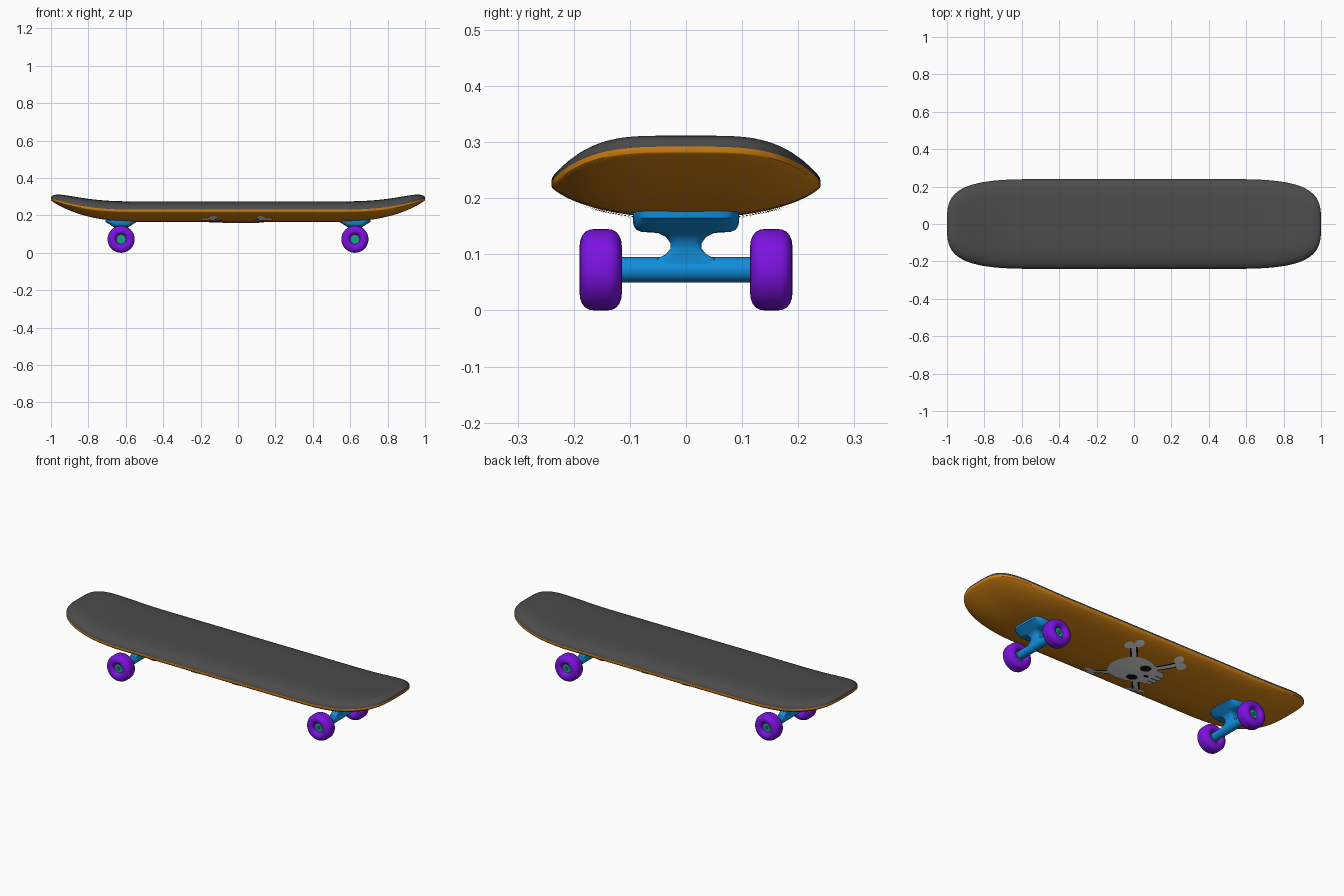
import bpy, bmesh, math

if "Cube" in bpy.data.objects:
    bpy.data.objects.remove(bpy.data.objects["Cube"])

def material(name, rgb):
    m = bpy.data.materials.new(name)
    m.diffuse_color = (*rgb, 1)
    m.use_nodes = True
    m.node_tree.nodes["Principled BSDF"].inputs["Base Color"].default_value = m.diffuse_color
    return m

GRIP = material("grip_grey", (0.07, 0.07, 0.07))
ORANGE = material("deck_orange", (0.68, 0.23, 0.006))
BLUE = material("truck_blue", (0.006, 0.27, 0.72))
PURPLE = material("wheel_purple", (0.2, 0.006, 0.75))
GREEN = material("hub_green", (0.01, 0.38, 0.2))
WHITE = material("paint_white", (0.85, 0.85, 0.85))
BLACK = material("paint_black", (0.006, 0.006, 0.006))

def finish(name, bm, mats, angle=40):
    bmesh.ops.remove_doubles(bm, verts=bm.verts, dist=1e-5)
    me = bpy.data.meshes.new(name)
    bm.to_mesh(me)
    bm.free()
    ob = bpy.data.objects.new(name, me)
    bpy.context.collection.objects.link(ob)
    for m in mats:
        me.materials.append(m)
    bpy.ops.object.select_all(action='DESELECT')
    ob.select_set(True)
    bpy.context.view_layer.objects.active = ob
    bpy.ops.object.shade_smooth_by_angle(angle=math.radians(angle))
    return ob

def loft(name, rings, mat, caps=True, loop=False, angle=40):
    """Skin a list of closed rings."""
    bm = bmesh.new()
    vs = [[bm.verts.new(p) for p in r] for r in rings]
    n = len(rings[0])
    for i in range(len(vs) - (0 if loop else 1)):
        a, b = vs[i], vs[(i + 1) % len(vs)]
        for k in range(n):
            bm.faces.new((a[k], a[(k + 1) % n], b[(k + 1) % n], b[k]))
    if caps and not loop:
        bm.faces.new(vs[0])
        bm.faces.new(vs[-1])
    bmesh.ops.recalc_face_normals(bm, faces=bm.faces)
    return finish(name, bm, [mat], angle)

# Deck shape: superellipse outline, kicked ends, domed top and bellied bottom
N, STRAIGHT, END, HALF = 3.5, 0.45, 0.55, 0.24

def rim_z(x):
    return 0.226 + 0.061 * max(0, (abs(x) - 0.55) / 0.45) ** 2.5

def end_t(x):
    return min(1, max(0, abs(x) - STRAIGHT) / END)

def bottom_z(x, y):
    g = min(1, (end_t(x) ** N + abs(y / HALF) ** N) ** (1 / N))
    return rim_z(x) - 0.005 - 0.056 * (1 - g ** 2.4) ** 0.75

def top_z(x, v):
    return rim_z(x) + 0.005 + 0.044 * (1 - end_t(x) ** 10) ** 0.5 * (1 - abs(v) ** 5) ** 0.6

stations = [(STRAIGHT * i / 8, 1.0) for i in range(8)]
for i in range(33):
    a = math.pi / 2 * i / 32
    q = max(0, math.cos(a)) ** (2 / N) if i < 32 else 0
    stations.append((STRAIGHT + END * math.sin(a) ** (2 / N), q))
stations = [(-x, q) for x, q in reversed(stations[1:])] + stations
vs_list = [math.sin(math.pi / 2 * (j / 14 - 1)) for j in range(29)]

bm = bmesh.new()
top, bot = [], []
for x, q in stations:
    top.append([bm.verts.new((x, v * q * HALF, top_z(x, v))) for v in vs_list])
    bot.append([bm.verts.new((x, v * q * HALF, bottom_z(x, v * q * HALF))) for v in vs_list])
last = len(vs_list) - 1
for i in range(len(stations) - 1):
    for j in range(last):
        bm.faces.new((top[i][j], top[i + 1][j], top[i + 1][j + 1], top[i][j + 1]))
        f = bm.faces.new((bot[i][j], bot[i][j + 1], bot[i + 1][j + 1], bot[i + 1][j]))
        f.material_index = 1
    for f in (bm.faces.new((bot[i][0], bot[i + 1][0], top[i + 1][0], top[i][0])),
              bm.faces.new((top[i][last], top[i + 1][last], bot[i + 1][last], bot[i][last]))):
        f.material_index = 1
finish("deck", bm, [GRIP, ORANGE], 35)

# Painted skull and bones: thin skins that follow the belly of the deck
def plate(name, outline, mat, offset, rings=6):
    cx = sum(p[0] for p in outline) / len(outline)
    cy = sum(p[1] for p in outline) / len(outline)
    bm = bmesh.new()
    def vert(p, s):
        x, y = cx + (p[0] - cx) * s, cy + (p[1] - cy) * s
        return bm.verts.new((x, y, bottom_z(x, y) - offset))
    mid = vert((cx, cy), 0)
    rows = [[vert(p, r / rings) for p in outline] for r in range(1, rings + 1)]
    n = len(outline)
    for k in range(n):
        m = (k + 1) % n
        bm.faces.new((mid, rows[0][m], rows[0][k]))
        for a, b in zip(rows, rows[1:]):
            bm.faces.new((a[k], a[m], b[m], b[k]))
    bmesh.ops.recalc_face_normals(bm, faces=bm.faces)
    if sum(f.normal.z for f in bm.faces) > 0:
        bmesh.ops.reverse_faces(bm, faces=bm.faces)
    finish(name, bm, [mat])

def oval(x, y, rx, ry, n=20):
    return [(x + rx * math.cos(2 * math.pi * k / n), y + ry * math.sin(2 * math.pi * k / n)) for k in range(n)]

def strip(p, q, w, n=12):
    dx, dy = q[0] - p[0], q[1] - p[1]
    d = math.hypot(dx, dy)
    ox, oy = -dy / d * w, dx / d * w
    side = [(p[0] + dx * i / n, p[1] + dy * i / n) for i in range(n + 1)]
    return [(x + ox, y + oy) for x, y in side] + [(x - ox, y - oy) for x, y in reversed(side)]

for s in (-1, 1):
    a, b = (-0.15, -0.165 * s), (0.14, 0.165 * s)
    plate("bone_outline", strip(a, b, 0.019), BLACK, 0.002)
    plate("bone_shaft", strip(a, b, 0.011), WHITE, 0.003)
    for px, py in (a, b):
        sx, sy = math.copysign(1, px), math.copysign(1, py)
        plate("bone_knob", oval(px + 0.022 * sx, py - 0.008 * sy, 0.026, 0.024), WHITE, 0.0035, 3)
        plate("bone_knob", oval(px - 0.018 * sx, py + 0.022 * sy, 0.026, 0.024), WHITE, 0.0035, 3)

half = [(0.14, 0), (0.133, 0.04), (0.11, 0.08), (0.07, 0.108), (0.02, 0.117), (-0.03, 0.11),
        (-0.07, 0.09), (-0.09, 0.07), (-0.13, 0.066), (-0.15, 0.05), (-0.155, 0.02)]
plate("skull", half + [(x, -y) for x, y in reversed(half[1:])], WHITE, 0.0045)
for s in (-1, 1):
    plate("skull_eye", oval(-0.03, 0.053 * s, 0.03, 0.027), BLACK, 0.006, 3)
plate("skull_nose", oval(-0.078, 0, 0.015, 0.011, 12), BLACK, 0.006, 2)
for y in (-0.03, 0, 0.03):
    plate("tooth_gap", strip((-0.15, y), (-0.11, y), 0.003, 4), BLACK, 0.006, 2)

# Trucks and wheels
def round_rect(x, z, hx, hy, n=32):
    pts = []
    for k in range(n):
        a = 2 * math.pi * (k + 0.5) / n
        c, s = math.cos(a), math.sin(a)
        pts.append((x + hx * math.copysign(abs(c) ** 0.45, c), hy * math.copysign(abs(s) ** 0.45, s), z))
    return pts

def circle_y(x, y, r, n=32):
    return [(x + r * math.cos(2 * math.pi * k / n), y, 0.0725 + r * math.sin(2 * math.pi * k / n)) for k in range(n)]

mount = [(0.19, 0.085, 0.095), (0.165, 0.083, 0.095), (0.152, 0.062, 0.094), (0.144, 0.05, 0.089),
         (0.14, 0.044, 0.08), (0.138, 0.04, 0.05), (0.131, 0.032, 0.036), (0.12, 0.024, 0.028),
         (0.11, 0.022, 0.028), (0.1, 0.021, 0.036), (0.092, 0.02, 0.052), (0.08, 0.02, 0.06)]
side = [(0.012, 0.024), (0.028, 0.029), (0.035, 0.036), (0.0375, 0.044), (0.0365, 0.052),
        (0.033, 0.061), (0.027, 0.068), (0.019, 0.0718), (0.01, 0.0725)]
profile = side + [(-w, r) for w, r in reversed(side)]

for tx, end in ((-0.625, "left"), (0.625, "right")):
    loft(end + "_truck_mount", [round_rect(tx, z, hx, hy) for z, hx, hy in mount], BLUE)
    loft(end + "_truck_hanger", [circle_y(tx, y, 0.0225) for y in (-0.125, 0.125)], BLUE)
    loft(end + "_axle", [circle_y(tx, y, 0.008, 12) for y in (-0.178, 0.178)], BLUE)
    for s in (-1, 1):
        cy = 0.152 * s
        loft(end + "_wheel", [circle_y(tx, cy + w, r, 40) for w, r in profile], PURPLE, loop=True)
        loft(end + "_wheel_hub", [circle_y(tx, cy + w, 0.025, 24) for w in (-0.018, 0.018)], GREEN)
